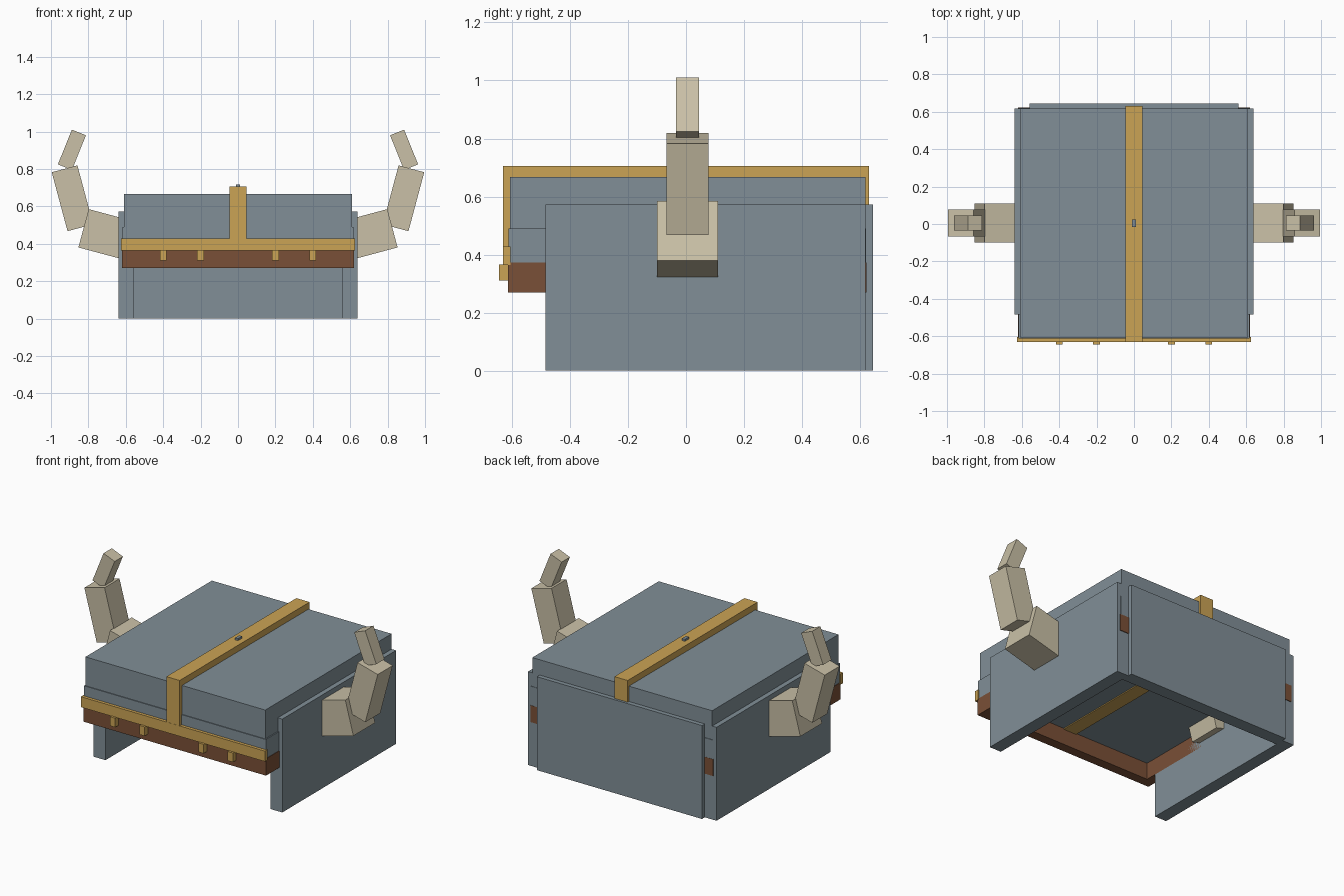
import bpy, bmesh, math

if "Cube" in bpy.data.objects:
    bpy.data.objects.remove(bpy.data.objects["Cube"])


def material(name, rgb):
    m = bpy.data.materials.new(name)
    m.diffuse_color = (*rgb, 1.0)
    m.use_nodes = True
    m.node_tree.nodes["Principled BSDF"].inputs["Base Color"].default_value = m.diffuse_color
    return m


GREY = material("slate grey", (0.22, 0.275, 0.31))
GOLD = material("gold", (0.60, 0.37, 0.09))
BROWN = material("brown leather", (0.195, 0.08, 0.038))
BONE = material("bone", (0.59, 0.53, 0.385))


def add_mesh(name, bm, mat):
    bmesh.ops.recalc_face_normals(bm, faces=bm.faces)
    mesh = bpy.data.meshes.new(name)
    bm.to_mesh(mesh)
    bm.free()
    mesh.materials.append(mat)
    ob = bpy.data.objects.new(name, mesh)
    bpy.context.collection.objects.link(ob)
    return ob


def box(name, mat, x, y, z):
    """Box from (min, max) ranges on each axis."""
    bm = bmesh.new()
    bmesh.ops.create_cube(bm, size=1)
    for v in bm.verts:
        v.co = [r[0] if c < 0 else r[1] for c, r in zip(v.co, (x, y, z))]
    return add_mesh(name, bm, mat)


def tilted_box(name, mat, centre, size, degrees):
    """Box turned about the y axis."""
    ob = box(name, mat, *[(-s / 2, s / 2) for s in size])
    ob.location = centre
    ob.rotation_euler.y = math.radians(degrees)
    return ob


def frame(name, mat, x, y, z, wall):
    """Open rectangular ring with walls of even thickness."""
    bm = bmesh.new()
    rings = []
    for inset in (0, wall):
        xa, xb, ya, yb = x[0] + inset, x[1] - inset, y[0] + inset, y[1] - inset
        for h in z:
            rings.append([bm.verts.new((px, py, h)) for px, py in
                          ((xa, ya), (xb, ya), (xb, yb), (xa, yb))])
    low_out, top_out, low_in, top_in = rings
    for a, b in ((low_out, top_out), (top_out, top_in),
                 (top_in, low_in), (low_in, low_out)):
        for i in range(4):
            j = (i + 1) % 4
            bm.faces.new((a[i], a[j], b[j], b[i]))
    return add_mesh(name, bm, mat)


# Cap: upper block, slightly wider lower block, hollow brown rim
box("upper_cap", GREY, (-0.61, 0.61), (-0.607, 0.618), (0.49, 0.667))
box("lower_cap", GREY, (-0.617, 0.617), (-0.612, 0.621), (0.372, 0.49))
frame("brown_rim", BROWN, (-0.62, 0.62), (-0.614, 0.622), (0.27, 0.373), 0.06)

# Gold trim: strap over the top, brow band, studs, small jewel
box("centre_strap", GOLD, (-0.045, 0.045), (-0.63, 0.63), (0.366, 0.706))
box("brow_band", GOLD, (-0.625, 0.625), (-0.631, -0.605), (0.364, 0.428))
for i, x in enumerate((-0.4, -0.2, 0.2, 0.4)):
    box(f"stud_{i + 1}", GOLD, (x - 0.018, x + 0.018), (-0.645, -0.612), (0.31, 0.366))
box("strap_jewel", GREY, (-0.01, 0.01), (-0.015, 0.025), (0.70, 0.718))

# Hanging guards at the back and sides
box("back_guard", GREY, (-0.56, 0.56), (0.565, 0.645), (0, 0.573))
for side, label in ((-1, "left"), (1, "right")):
    box(f"{label}_guard", GREY, sorted((side * 0.56, side * 0.64)),
        (-0.485, 0.618), (0, 0.573))

    # Horn in three tilted segments
    for part, x, z, size, tilt in (
            ("horn_base", 0.652, 0.436, (0.36, 0.21, 0.212), -15),
            ("horn_middle", 0.885, 0.643, (0.142, 0.145, 0.326), 15),
            ("horn_tip", 0.888, 0.902, (0.081, 0.08, 0.2), -22)):
        tilted_box(f"{label}_{part}", BONE, (side * x, 0.005, z), size, side * tilt)
